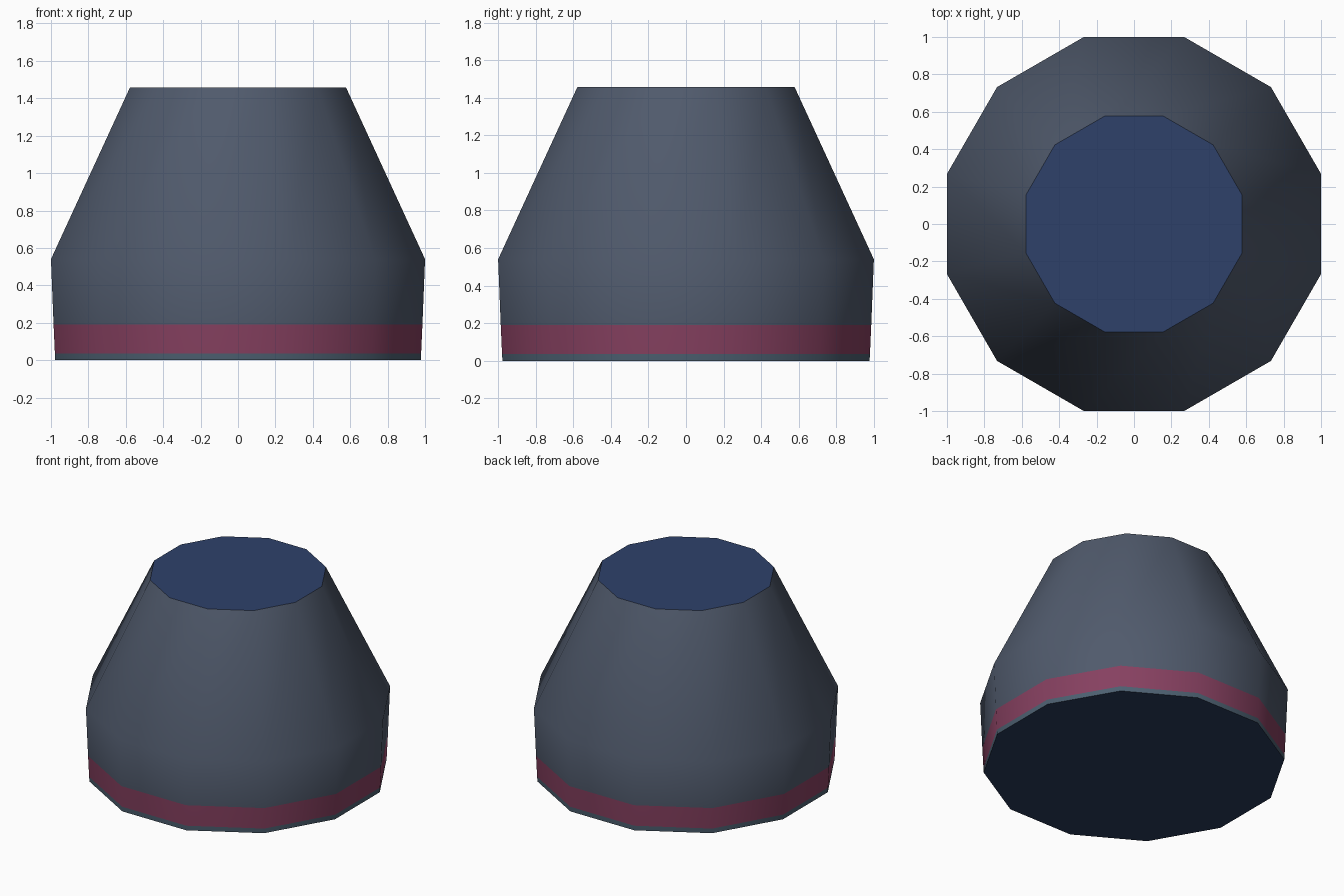
import bpy, bmesh, math

if "Cube" in bpy.data.objects:
    bpy.data.objects.remove(bpy.data.objects["Cube"])

def material(name, rgb):
    m = bpy.data.materials.new(name)
    lin = [(c / 255 / 12.92 if c / 255 <= 0.04045 else ((c / 255 + 0.055) / 1.055) ** 2.4) for c in rgb]
    m.diffuse_color = (*lin, 1)
    m.use_nodes = True
    m.node_tree.nodes["Principled BSDF"].inputs["Base Color"].default_value = m.diffuse_color
    return m

SIDES = 12
# (height, half width across flats, material of the band above)
PROFILE = [(0.0, 0.977, 1), (0.035, 0.979, 2), (0.19, 0.986, 0), (0.54, 1.0, 0), (1.457, 0.578, 0)]

bm = bmesh.new()
rings = []
for z, apothem, _ in PROFILE:
    r = apothem / math.cos(math.pi / SIDES)
    rings.append([bm.verts.new((r * math.cos(a), r * math.sin(a), z))
                  for a in (2 * math.pi * (i + 0.5) / SIDES for i in range(SIDES))])

# Side bands
for k in range(len(rings) - 1):
    lo, hi = rings[k], rings[k + 1]
    for i in range(SIDES):
        j = (i + 1) % SIDES
        f = bm.faces.new((lo[i], lo[j], hi[j], hi[i]))
        f.material_index = PROFILE[k][2]
        f.smooth = True

# Top and bottom caps
top = bm.faces.new(rings[-1])
top.material_index = 3
bottom = bm.faces.new(rings[0][::-1])
bottom.material_index = 4
for cap in (top, bottom):
    for e in cap.edges:
        e.smooth = False

mesh = bpy.data.meshes.new("tapered_body")
bm.to_mesh(mesh)
bm.free()
for m in (material("slate grey", (80, 90, 108)), material("blue grey rim", (76, 95, 112)),
          material("plum stripe", (134, 64, 96)), material("navy top", (46, 65, 106)),
          material("navy base", (40, 58, 92))):
    mesh.materials.append(m)
body = bpy.data.objects.new("tapered_body", mesh)
bpy.context.collection.objects.link(body)
